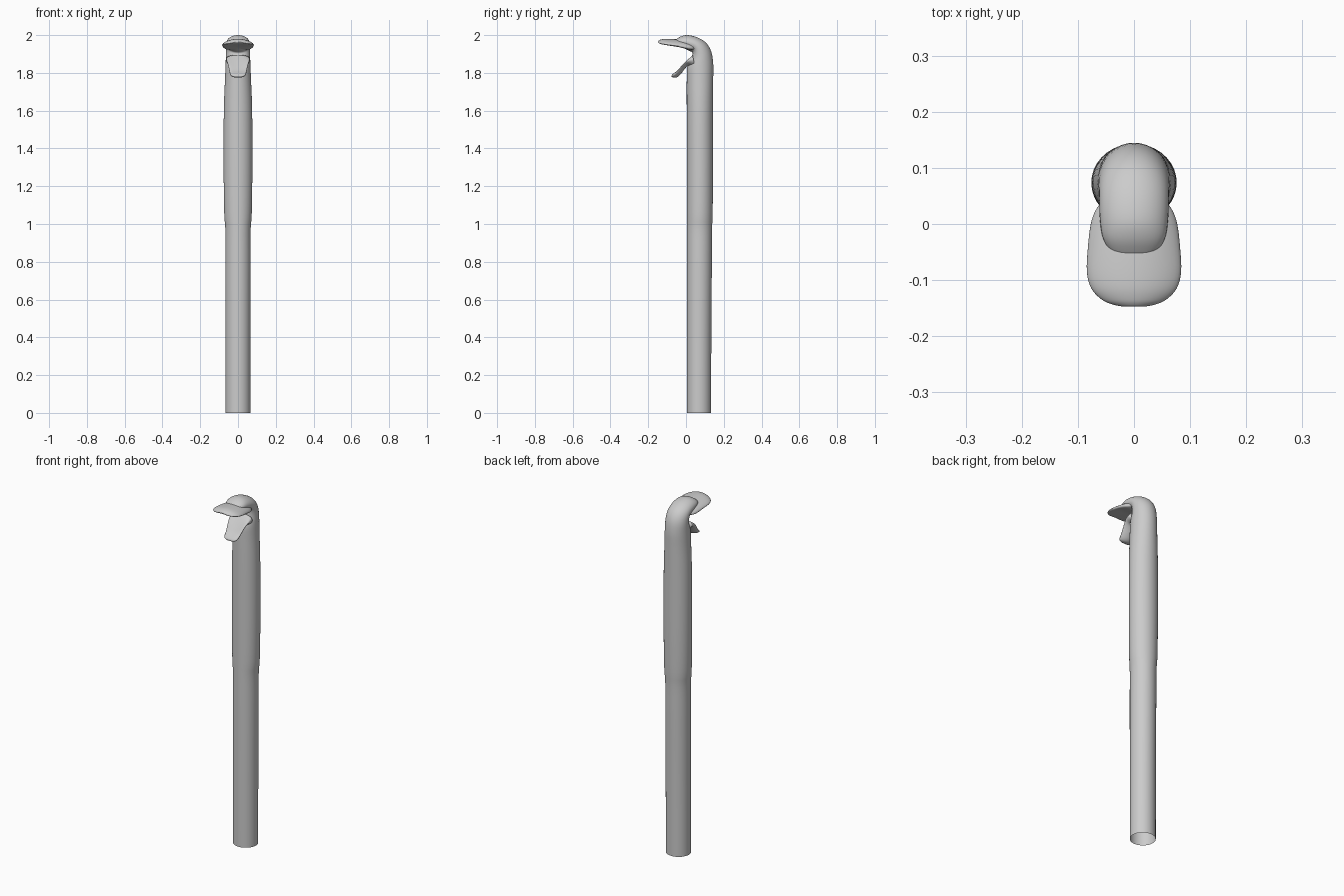
import bpy, bmesh, math
from mathutils import Vector

cube = bpy.data.objects.get("Cube")
if cube:
    bpy.data.objects.remove(cube, do_unlink=True)

grey = bpy.data.materials.new("plain grey")
grey.use_nodes = True
GREY = (0.6, 0.6, 0.6, 1)
grey.diffuse_color = GREY
grey.node_tree.nodes["Principled BSDF"].inputs["Base Color"].default_value = GREY


def smooth_stations(stations, steps):
    """Catmull-Rom interpolation of whole station tuples."""
    pts = [Vector(s) for s in stations]
    result = []
    for i in range(len(pts) - 1):
        a, b = pts[max(i - 1, 0)], pts[i]
        c, d = pts[i + 1], pts[min(i + 2, len(pts) - 1)]
        for k in range(steps):
            t = k / steps
            result.append(0.5 * (2 * b + (c - a) * t + (2 * a - 5 * b + 4 * c - d) * t ** 2
                                 + (3 * b - a - 3 * c + d) * t ** 3))
    return result + [pts[-1]]


def loft(name, stations, curl=0.0, steps=4, sides=36, cap_start=False):
    """Station: upper y, upper z, lower y, lower z, half width.
    Curl shifts the side edges towards the upper (+) or lower (-) point."""
    bm = bmesh.new()
    rings = []
    for uy, uz, ly, lz, w in smooth_stations(stations, steps):
        up, low = Vector((0, uy, uz)), Vector((0, ly, lz))
        mid, half = (up + low) / 2, (up - low) / 2
        ring = []
        for k in range(sides):
            a = math.tau * k / sides
            s = math.sin(a)
            p = mid + half * math.cos(a) + half.normalized() * curl * s * s * w
            ring.append(bm.verts.new(p + Vector((s * w, 0, 0))))
        rings.append(ring)
    for r0, r1 in zip(rings, rings[1:]):
        for k in range(sides):
            n = (k + 1) % sides
            bm.faces.new((r0[k], r0[n], r1[n], r1[k]))
    bm.faces.new(rings[-1])
    if cap_start:
        bm.faces.new(rings[0][::-1])
    bmesh.ops.recalc_face_normals(bm, faces=bm.faces)
    mesh = bpy.data.meshes.new(name)
    bm.to_mesh(mesh)
    bm.free()
    mesh.materials.append(grey)
    for f in mesh.polygons:
        f.use_smooth = True
    obj = bpy.data.objects.new(name, mesh)
    bpy.context.collection.objects.link(obj)
    return obj


# Long hollow neck, open at the base, bending over into the domed head
loft("neck_and_head", [
    (.133, 0, .004, 0, .066),
    (.134, .4, .004, .4, .066),
    (.137, .8, .004, .8, .067),
    (.138, .97, .004, .97, .067),
    (.141, 1.06, .004, 1.06, .073),
    (.143, 1.3, .004, 1.3, .076),
    (.143, 1.6, .004, 1.6, .075),
    (.144, 1.76, .004, 1.76, .069),
    (.144, 1.85, .006, 1.83, .066),
    (.133, 1.915, .022, 1.865, .064),
    (.105, 1.96, .032, 1.892, .063),
    (.06, 1.988, .034, 1.908, .062),
    (.01, 2.0, .014, 1.918, .061),
    (-.025, 1.994, -.02, 1.935, .056),
    (-.052, 1.978, -.045, 1.945, .042),
    (-.065, 1.966, -.06, 1.955, .02)])

# Broad flat upper bill with drooping edges
loft("upper_bill", [
    (.05, 1.955, .05, 1.925, .05),
    (.025, 1.966, .025, 1.922, .068),
    (0, 1.972, 0, 1.927, .077),
    (-.04, 1.977, -.04, 1.938, .082),
    (-.085, 1.98, -.085, 1.946, .084),
    (-.115, 1.98, -.115, 1.951, .076),
    (-.135, 1.976, -.135, 1.955, .057),
    (-.144, 1.971, -.144, 1.959, .036),
    (-.147, 1.967, -.147, 1.964, .02)], curl=-.17, cap_start=True)

# Spoon shaped lower bill hanging open
loft("lower_bill", [
    (.035, 1.895, .05, 1.82, .063),
    (.008, 1.868, .012, 1.835, .06),
    (-.02, 1.838, -.004, 1.824, .052),
    (-.044, 1.813, -.02, 1.803, .046),
    (-.066, 1.797, -.036, 1.785, .042),
    (-.076, 1.786, -.05, 1.776, .035),
    (-.075, 1.778, -.062, 1.775, .02)], curl=.2, cap_start=True)
